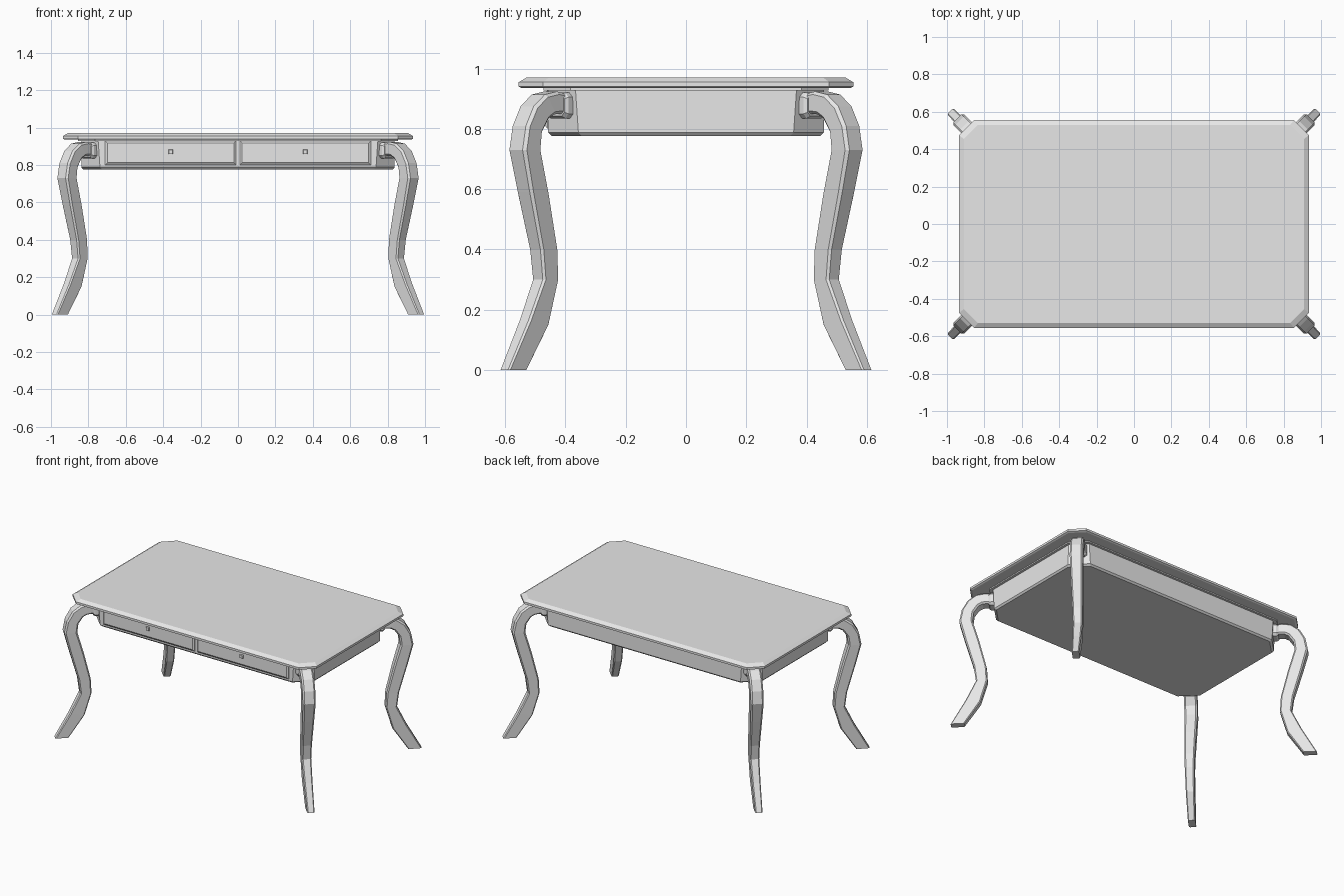
import bpy, bmesh
from mathutils import Vector

if "Cube" in bpy.data.objects:
    bpy.data.objects.remove(bpy.data.objects["Cube"], do_unlink=True)

grey = bpy.data.materials.new("plain_grey")
grey.use_nodes = True
grey.diffuse_color = (0.8, 0.8, 0.8, 1)
grey.node_tree.nodes["Principled BSDF"].inputs["Base Color"].default_value = (0.8, 0.8, 0.8, 1)


def loft(name, rings):
    """Skin a stack of equal rings and cap both ends."""
    bm = bmesh.new()
    loops = [[bm.verts.new(p) for p in ring] for ring in rings]
    n = len(loops[0])
    for a, b in zip(loops, loops[1:]):
        for i in range(n):
            j = (i + 1) % n
            bm.faces.new((a[i], a[j], b[j], b[i]))
    bm.faces.new(loops[0])
    bm.faces.new(loops[-1])
    bmesh.ops.recalc_face_normals(bm, faces=bm.faces[:])
    mesh = bpy.data.meshes.new(name)
    bm.to_mesh(mesh)
    bm.free()
    mesh.materials.append(grey)
    obj = bpy.data.objects.new(name, mesh)
    bpy.context.collection.objects.link(obj)
    return obj


def octagon(a, b, c):
    """Rectangle of half sizes a, b with corners cut by c."""
    return [(a, b - c), (a - c, b), (c - a, b), (-a, b - c),
            (-a, c - b), (c - a, -b), (a - c, -b), (a, c - b)]


def slab(name, levels):
    """Corner-cut slab; each level is (half x, half y, cut, z)."""
    return loft(name, [[(x, y, z) for x, y in octagon(hx, hy, c)]
                       for hx, hy, c, z in levels])


def diagonal(name, sections, sx, sy, cut):
    """Loft in the diagonal corner plane; section = outer (y, z), inner (y, z), half width."""
    side = Vector((-1, 1, 0)).normalized()
    rings = []
    for oy, oz, iy, iz, b in sections:
        outer = Vector((oy + 0.38, oy, oz))
        inner = Vector((iy + 0.38, iy, iz))
        mid, half = (outer + inner) / 2, (outer - inner) / 2
        ring = [mid + half.normalized() * s + side * t
                for s, t in octagon(half.length, b, b * cut)]
        rings.append([(p.x * sx, p.y * sy, p.z) for p in ring])
    return loft(name, rings)


# Table top and the thin moulding below it
slab("table_top", [(0.925, 0.545, 0.08, 0.935), (0.935, 0.555, 0.08, 0.94),
                   (0.935, 0.555, 0.08, 0.955), (0.91, 0.53, 0.075, 0.97)])
slab("top_moulding", [(0.855, 0.473, 0.09, 0.927), (0.855, 0.473, 0.09, 0.936)])

# Apron box with bevelled bottom edge
slab("apron", [(0.828, 0.446, 0.1, 0.777), (0.838, 0.457, 0.1, 0.788),
               (0.838, 0.457, 0.09, 0.936)])

# Drawer fronts and square knobs
for label, s in (("right", -1), ("left", 1)):
    def plate(name, x, z, steps):
        loft(name, [[(x + i * hx, y, z + k * hz) for i, k in
                     ((-1, -1), (1, -1), (1, 1), (-1, 1))] for hx, hz, y in steps])
    plate(label + "_drawer", s * 0.36, 0.865,
          [(0.35, 0.064, -0.45), (0.35, 0.064, -0.46), (0.339, 0.053, -0.468)])
    plate(label + "_knob", s * 0.36, 0.87,
          [(0.008, 0.008, -0.46), (0.012, 0.012, -0.476), (0.01, 0.01, -0.482)])

# Curved legs with collars, one at each cut corner
leg_sections = [
    (0.603, 0.0, 0.542, 0.0, 0.023),
    (0.537, 0.165, 0.471, 0.15, 0.027),
    (0.491, 0.30, 0.44, 0.30, 0.03),
    (0.50, 0.40, 0.444, 0.40, 0.032),
    (0.538, 0.59, 0.475, 0.58, 0.037),
    (0.564, 0.73, 0.505, 0.73, 0.041),
    (0.553, 0.81, 0.50, 0.79, 0.041),
    (0.527, 0.875, 0.478, 0.835, 0.041),
    (0.49, 0.914, 0.46, 0.848, 0.041),
    (0.45, 0.924, 0.44, 0.85, 0.04),
    (0.41, 0.915, 0.41, 0.85, 0.04),
]
collar_sections = [
    (0.38, 0.92, 0.38, 0.835, 0.05),
    (0.425, 0.92, 0.425, 0.835, 0.05),
    (0.434, 0.913, 0.434, 0.842, 0.043),
]
for front, sy in (("front", -1), ("back", 1)):
    for hand, sx in (("right", -1), ("left", 1)):
        diagonal(f"{front}_{hand}_leg", leg_sections, sx, sy, 0.25)
        diagonal(f"{front}_{hand}_collar", collar_sections, sx, sy, 0.3)
